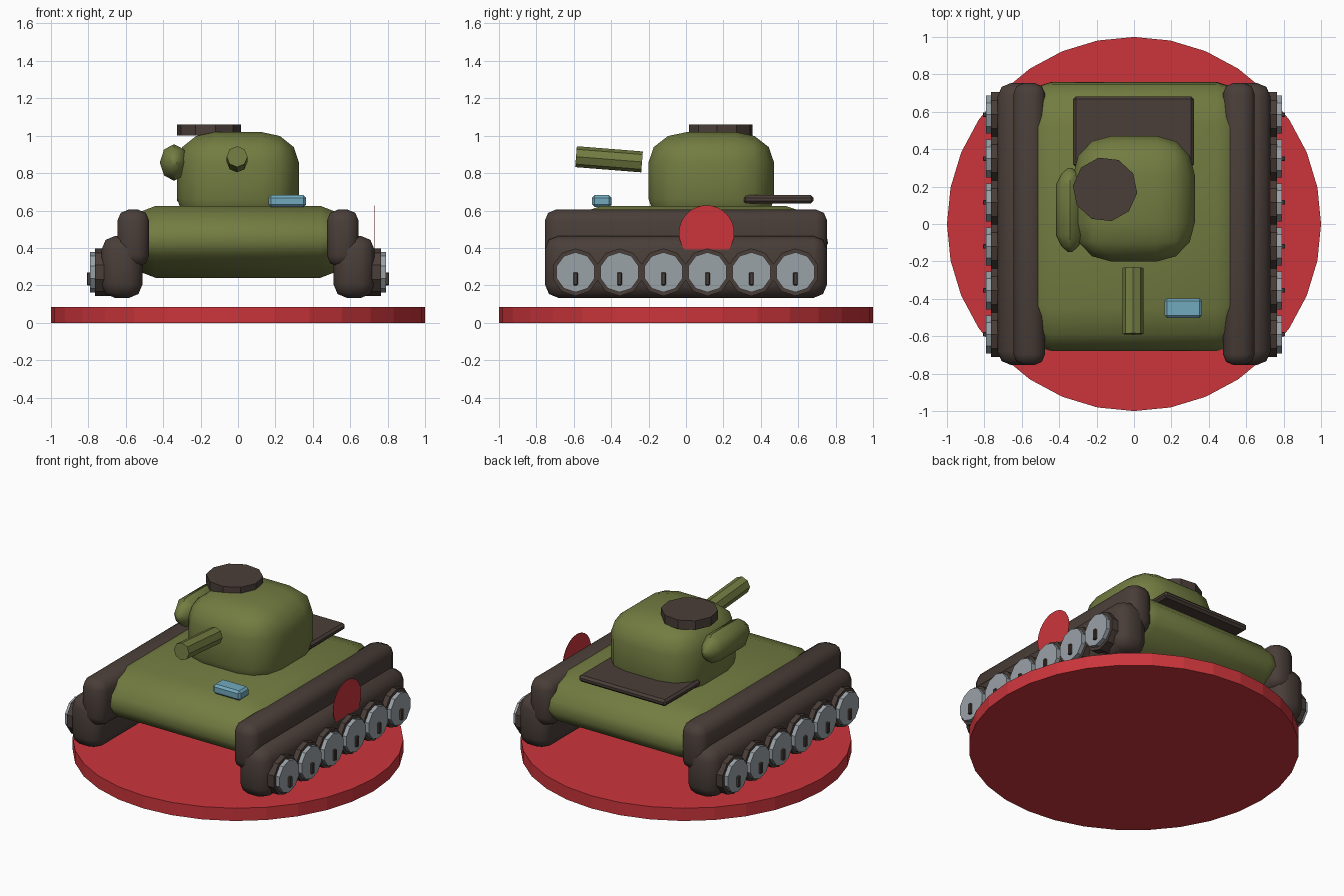
import bpy, bmesh, math
from mathutils import Matrix, Vector

cube = bpy.data.objects.get("Cube")
if cube:
    bpy.data.objects.remove(cube)


def material(name, rgb):
    m = bpy.data.materials.new(name)
    m.use_nodes = True
    m.diffuse_color = (*rgb, 1)
    m.node_tree.nodes["Principled BSDF"].inputs["Base Color"].default_value = (*rgb, 1)
    return m


RED = material("red", (0.60, 0.036, 0.045))
GREEN = material("olive green", (0.17, 0.20, 0.053))
DARK = material("dark brown", (0.068, 0.048, 0.040))
GREY = material("light grey", (0.32, 0.36, 0.39))
BLUE = material("glass blue", (0.17, 0.40, 0.51))


def finish(name, bm, mat, smooth=None):
    bmesh.ops.recalc_face_normals(bm, faces=bm.faces)
    mesh = bpy.data.meshes.new(name)
    bm.to_mesh(mesh)
    bm.free()
    mesh.materials.append(mat)
    ob = bpy.data.objects.new(name, mesh)
    bpy.context.collection.objects.link(ob)
    if smooth:
        bpy.ops.object.select_all(action="DESELECT")
        ob.select_set(True)
        bpy.context.view_layer.objects.active = ob
        bpy.ops.object.shade_smooth_by_angle(angle=math.radians(smooth))
    return ob


def box(name, lo, hi, mat, bevel=0.0, segments=1, smooth=None, scaled=False):
    """Box between two corners; a scaled bevel is a share of each half size."""
    lo, hi = Vector(lo), Vector(hi)
    size = Matrix.Diagonal((*(hi - lo) / 2, 1))
    bm = bmesh.new()
    bmesh.ops.create_cube(bm, size=2)
    if not scaled:
        bm.transform(size)
    if bevel:
        bmesh.ops.bevel(bm, geom=bm.edges[:], offset=bevel, segments=segments,
                        profile=0.5, affect="EDGES")
    if scaled:
        bm.transform(size)
    bm.transform(Matrix.Translation((lo + hi) / 2))
    return finish(name, bm, mat, smooth)


def rod(name, start, end, radius, sides, mat, turn=0.0):
    start, end = Vector(start), Vector(end)
    axis = end - start
    bm = bmesh.new()
    bmesh.ops.create_cone(bm, cap_ends=True, segments=sides, radius1=radius,
                          radius2=radius, depth=axis.length)
    bm.transform(Matrix.Translation((start + end) / 2)
                 @ axis.to_track_quat("Z", "Y").to_matrix().to_4x4()
                 @ Matrix.Rotation(turn, 4, "Z"))
    return finish(name, bm, mat)


def loft(name, rings, mat, smooth):
    bm = bmesh.new()
    loops = [[bm.verts.new(p) for p in ring] for ring in rings]
    for a, b in zip(loops, loops[1:]):
        for i in range(len(a)):
            j = (i + 1) % len(a)
            bm.faces.new((a[i], a[j], b[j], b[i]))
    bm.faces.new(loops[0])
    bm.faces.new(loops[-1])
    return finish(name, bm, mat, smooth)


# Round stand
rod("stand", (0, 0, 0), (0, 0, 0.085), 1.0, 32, RED)

# Hull: rounded side profile, narrowing at both ends of its width
front = [(-0.45, 0.625), (-0.59, 0.58), (-0.665, 0.50), (-0.68, 0.425),
         (-0.64, 0.36), (-0.50, 0.28), (-0.32, 0.24)]
profile = front + [(0.08 - y, z) for y, z in reversed(front)]
widths = [(0.44, 1, 1), (0.52, 0.965, 0.84), (0.58, 0.9, 0.55)]
stations = [(-x, a, b) for x, a, b in reversed(widths)] + widths
loft("hull", [[(x, 0.04 + (y - 0.04) * sy, 0.4325 + (z - 0.4325) * sz)
               for y, z in profile] for x, sy, sz in stations], GREEN, 50)

# Turret and its fittings
box("turret", (-0.325, -0.2, 0.50), (0.325, 0.47, 1.02), GREEN, 0.62, 3, 50, True)
rod("hatch", (-0.155, 0.185, 1.0), (-0.155, 0.185, 1.06), 0.173, 10, DARK, 0.2)
rod("gun_barrel", (-0.005, -0.588, 0.888), (-0.005, -0.235, 0.86), 0.056, 8, GREEN)
pod = [(-0.15, 0.15), (-0.12, 0.6), (-0.06, 1), (0.21, 1), (0.27, 0.6), (0.30, 0.15)]
loft("turret_pod", [[(-0.342 + 0.076 * r * math.sin(k * math.tau / 8), y,
                      0.857 + 0.098 * r * math.cos(k * math.tau / 8))
                     for k in range(8)] for y, r in pod], GREEN, 40)

# Deck fittings
box("rear_deck_plate", (-0.325, 0.305, 0.638), (0.32, 0.682, 0.682), DARK, 0.014)
box("vision_block", (0.162, -0.502, 0.618), (0.364, -0.397, 0.682), BLUE, 0.014)

# Tracks and wheels on both sides
for side, s in (("left", 1), ("right", -1)):
    def span(x0, x1):
        return sorted((s * x0, s * x1))

    a, b = span(0.475, 0.645)
    box(side + "_track_guard", (a, -0.755, 0.30), (b, 0.755, 0.605),
        DARK, 0.06, 2, 50)
    a, b = span(0.51, 0.73)
    box(side + "_track", (a, -0.755, 0.132), (b, 0.755, 0.465), DARK, 0.075, 2, 50)
    for i in range(6):
        y, z = -0.59 + 0.235 * i, 0.27
        tag = "%s_wheel_%d" % (side, i + 1)
        rod(tag + "_rim", (s * 0.62, y, z), (s * 0.765, y, z), 0.127, 10, DARK)
        rod(tag + "_disc", (s * 0.76, y, z), (s * 0.792, y, z), 0.107, 10, GREY)
        a, b = span(0.78, 0.808)
        box(tag + "_peg", (a, y - 0.012, 0.20), (b, y + 0.012, 0.27), DARK, 0.004)

# Thin round marker on the left side
rod("side_marker", (0.727, 0.11, 0.48), (0.729, 0.11, 0.48), 0.148, 32, RED)
